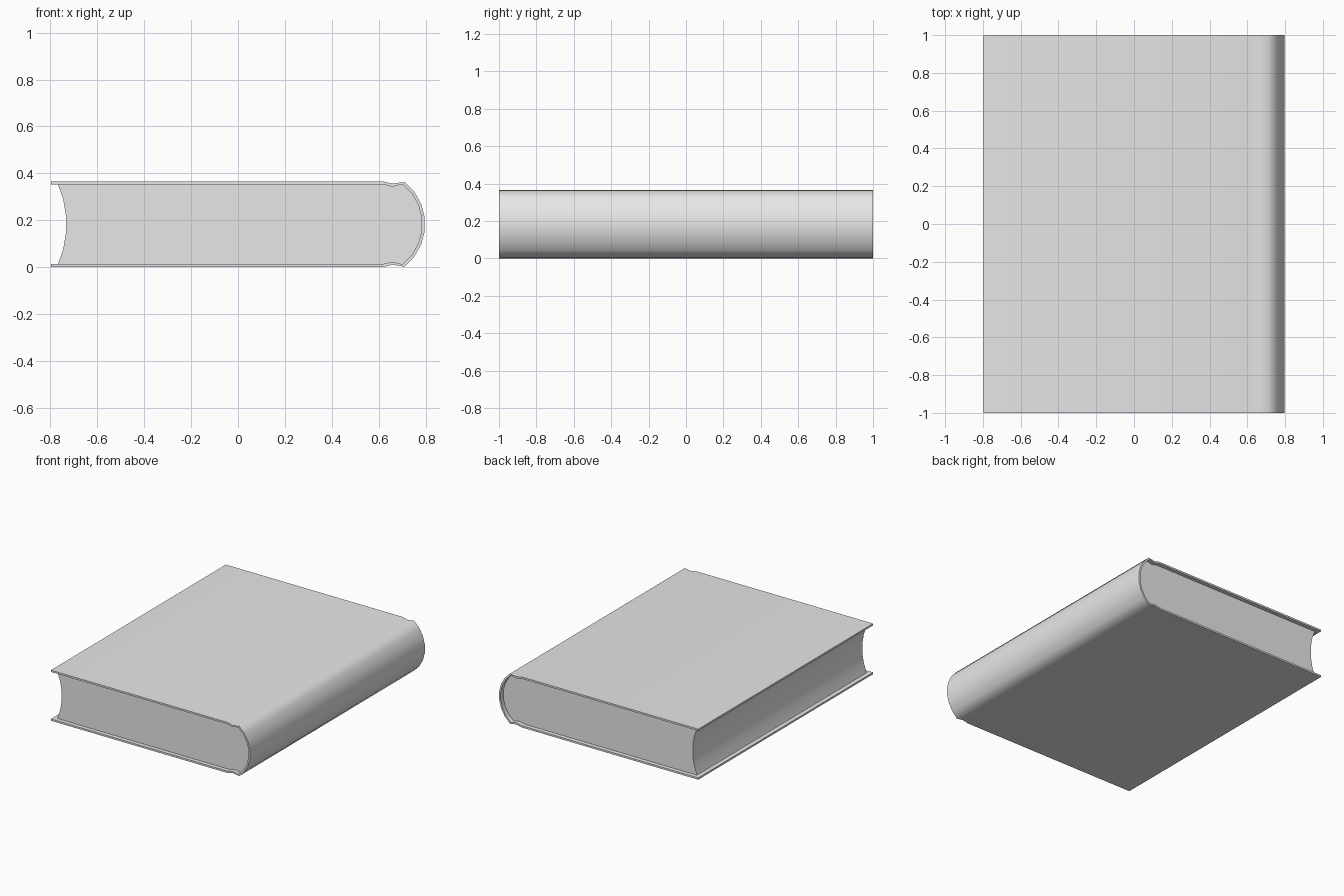
import bpy, bmesh, math

cube = bpy.data.objects.get("Cube")
if cube:
    bpy.data.objects.remove(cube, do_unlink=True)

HEIGHT = 0.366
MID = HEIGHT / 2
BOARD = 0.013      # cover thickness
LEFT = -0.798      # free edge of the cover
INSET = 0.03       # pages sit back from the cover ends


def material(name, value):
    mat = bpy.data.materials.new(name)
    mat.use_nodes = True
    color = (value, value, value, 1)
    mat.diffuse_color = color
    mat.node_tree.nodes["Principled BSDF"].inputs["Base Color"].default_value = color
    return mat


def arc(cx, radius, half_angle, steps):
    """Points from top to bottom around (cx, MID)."""
    angles = [half_angle * (1 - 2 * i / steps) for i in range(steps + 1)]
    return [(cx + radius * math.cos(a), MID + radius * math.sin(a)) for a in angles]


def binding_profile(depth):
    """Top board, hinge groove, round spine and mirrored bottom board."""
    top = HEIGHT - depth
    board = [(LEFT, top), (0.616, top), (0.659, top - 0.01)]
    spine = arc(0.568, 0.23 - depth, math.radians(51.8), 7)
    return board + spine + [(x, HEIGHT - z) for x, z in reversed(board)]


def extrude_profile(name, cells, half_depth, mat):
    """Extrude cross-section cells that share points into a solid along y."""
    bm = bmesh.new()
    faces = [bm.faces.new([bm.verts.new((x, -half_depth, z)) for x, z in cell])
             for cell in cells]
    bmesh.ops.remove_doubles(bm, verts=bm.verts, dist=0.0001)
    solid = bmesh.ops.extrude_face_region(bm, geom=bm.faces[:], use_keep_orig=True)
    moved = [v for v in solid["geom"] if isinstance(v, bmesh.types.BMVert)]
    bmesh.ops.translate(bm, verts=moved, vec=(0, 2 * half_depth, 0))
    bmesh.ops.recalc_face_normals(bm, faces=bm.faces)
    mesh = bpy.data.meshes.new(name)
    bm.to_mesh(mesh)
    bm.free()
    mesh.materials.append(mat)
    obj = bpy.data.objects.new(name, mesh)
    bpy.context.collection.objects.link(obj)
    bpy.ops.object.select_all(action="DESELECT")
    obj.select_set(True)
    bpy.context.view_layer.objects.active = obj
    bpy.ops.object.shade_smooth_by_angle(angle=math.radians(60))
    return obj


grey = material("light grey", 0.8)

# Cover: a thin wrap between the outer and inner profiles
outer, inner = binding_profile(0), binding_profile(BOARD)
cells = [(outer[i], outer[i + 1], inner[i + 1], inner[i])
         for i in range(len(outer) - 1)]
extrude_profile("cover", cells, 1.0, grey)

# Pages: fill the cover, with a hollow curved fore edge
radius = 0.43
fore_edge = arc(-0.732 - radius, radius, math.asin((MID - BOARD) / radius), 5)
extrude_profile("pages", [inner[1:-1] + fore_edge[::-1]], 1.0 - INSET, grey)
